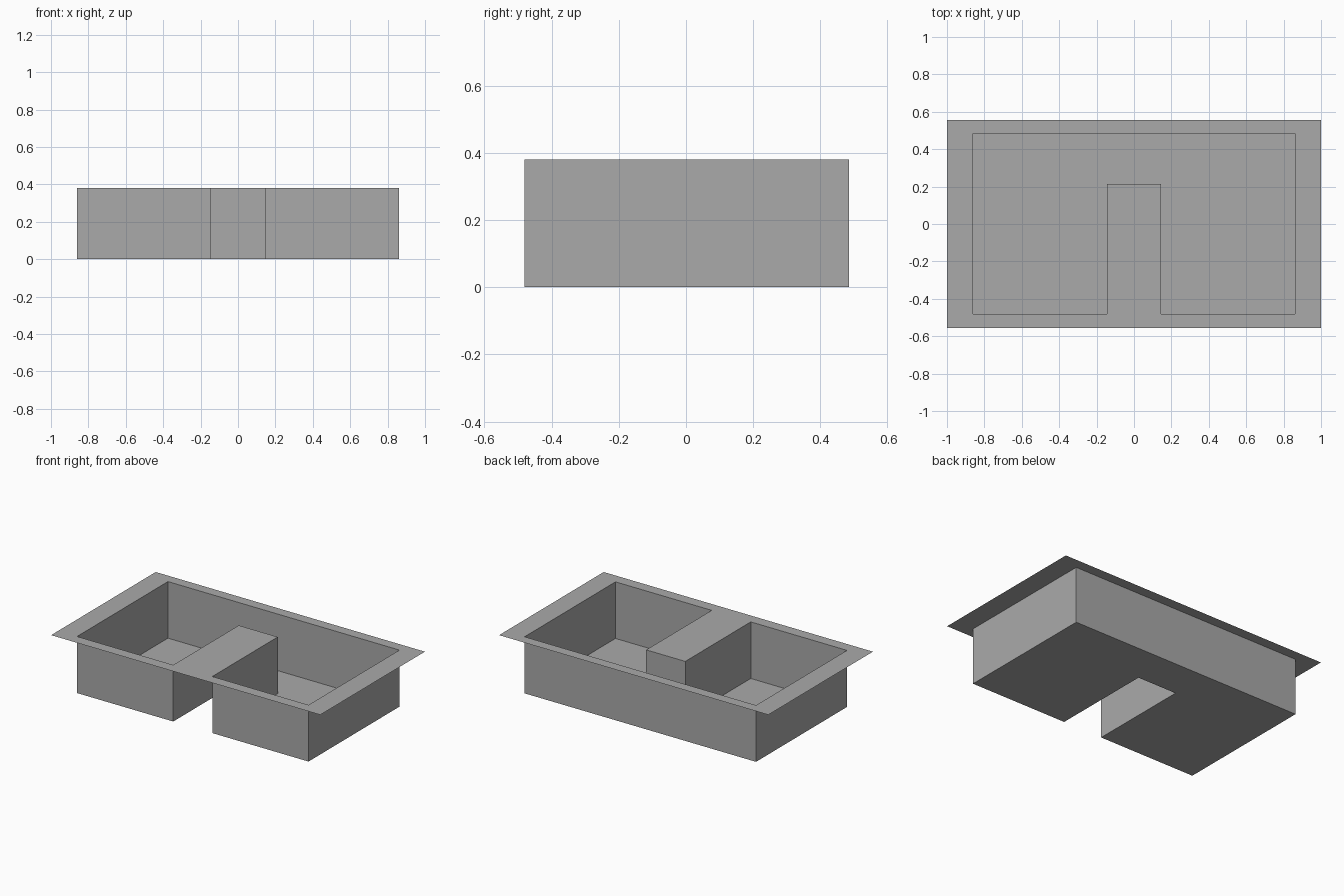
import bpy
import bmesh

if "Cube" in bpy.data.objects:
    bpy.data.objects.remove(bpy.data.objects["Cube"])

RIM_Z = 0.38

# Half of the U-shaped basin outline, from the notch's back wall to the rear wall
BASIN = [(0, 0.215), (-0.145, 0.215), (-0.145, -0.48),
         (-0.86, -0.48), (-0.86, 0.485), (0, 0.485)]
# Half of the rim's outer border
BORDER = [(0, 0.555), (-1, 0.555), (-1, -0.555), (0, -0.555)]

grey = bpy.data.materials.new("plain grey")
grey.diffuse_color = (0.4, 0.4, 0.4, 1)
grey.use_nodes = True
grey.node_tree.nodes["Principled BSDF"].inputs["Base Color"].default_value = grey.diffuse_color


def half_object(name, build):
    """Build the left half of a sheet part and mirror it across x = 0."""
    bm = bmesh.new()
    build(bm)
    mesh = bpy.data.meshes.new(name)
    bm.to_mesh(mesh)
    bm.free()
    mesh.materials.append(grey)
    obj = bpy.data.objects.new(name, mesh)
    bpy.context.collection.objects.link(obj)
    mirror = obj.modifiers.new("mirror", 'MIRROR')
    mirror.use_clip = True
    return obj


def build_basin(bm):
    # Floor and thin upright walls, all facing the inside
    low = [bm.verts.new((x, y, 0)) for x, y in BASIN]
    high = [bm.verts.new((x, y, RIM_Z)) for x, y in BASIN]
    floor = bm.faces.new(low)
    floor.normal_update()
    if floor.normal.z < 0:
        floor.normal_flip()
    for i in range(len(BASIN) - 1):
        bm.faces.new((low[i], high[i], high[i + 1], low[i + 1]))
    bmesh.ops.recalc_face_normals(bm, faces=bm.faces)
    if floor.normal.z < 0:
        bmesh.ops.reverse_faces(bm, faces=bm.faces)


def build_rim(bm):
    # Flat sheet around the basin, running over the notch as a divider top
    face = bm.faces.new([bm.verts.new((x, y, RIM_Z)) for x, y in BORDER + BASIN])
    face.normal_update()
    if face.normal.z < 0:
        face.normal_flip()


half_object("basin", build_basin)
half_object("rim", build_rim)
